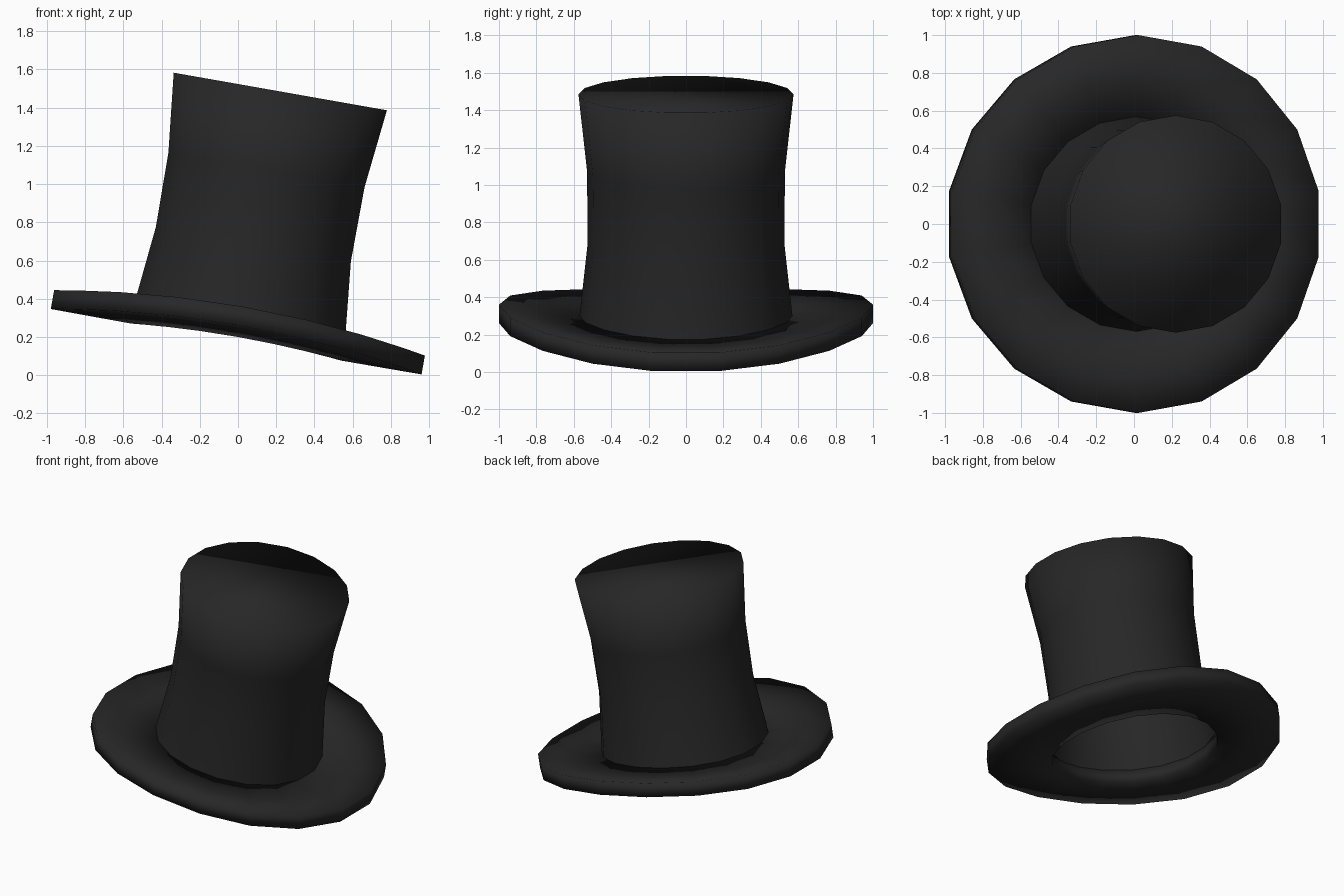
import bpy, bmesh, math
from mathutils import Matrix

if "Cube" in bpy.data.objects:
    bpy.data.objects.remove(bpy.data.objects["Cube"])

SIDES = 18
TILT = Matrix.Translation((-0.01, 0, 0.1725)) @ Matrix.Rotation(math.radians(10), 4, 'Y')

felt = bpy.data.materials.new("black_felt")
felt.diffuse_color = (0.02, 0.02, 0.02, 1)
felt.use_nodes = True
felt.node_tree.nodes["Principled BSDF"].inputs["Base Color"].default_value = felt.diffuse_color


def lathe(name, profile, lift=lambda y, r: 0.0, closed=False, cap=False):
    """Spin (radius, height) points about z, bend the rings by lift, then tilt."""
    bm = bmesh.new()
    rings = []
    for r, h in profile:
        ring = []
        for i in range(SIDES):
            a = math.pi / 2 + 2 * math.pi * i / SIDES
            x, y = r * math.cos(a), r * math.sin(a)
            ring.append(bm.verts.new((x, y, h + lift(y, h))))
        rings.append(ring)
    pairs = list(zip(rings, rings[1:]))
    if closed:
        pairs.append((rings[-1], rings[0]))
    for a, b in pairs:
        for i in range(SIDES):
            j = (i + 1) % SIDES
            bm.faces.new((a[i], a[j], b[j], b[i]))
    if cap:
        bm.faces.new(rings[-1])
    bm.transform(TILT)
    if closed:
        bmesh.ops.recalc_face_normals(bm, faces=bm.faces)
    for f in bm.faces:
        f.smooth = True
    mesh = bpy.data.meshes.new(name)
    bm.to_mesh(mesh)
    bm.free()
    mesh.materials.append(felt)
    obj = bpy.data.objects.new(name, mesh)
    bpy.context.collection.objects.link(obj)
    return obj


# Brim: thick ring, curled up towards both y sides
lathe("brim", [(0.565, 0), (0.78, 0), (1.0, 0), (1.0, 0.1), (0.78, 0.1), (0.565, 0.1)],
      lift=lambda y, h: 0.09 * y * y, closed=True)

# Crown: hollow waisted tube with a flat top; its foot follows the curl of the brim
lathe("crown", [(0.57, 0.09), (0.526, 0.52), (0.529, 0.915), (0.575, 1.332)],
      lift=lambda y, h: 0.09 * y * y if h < 0.2 else 0.0, cap=True)
